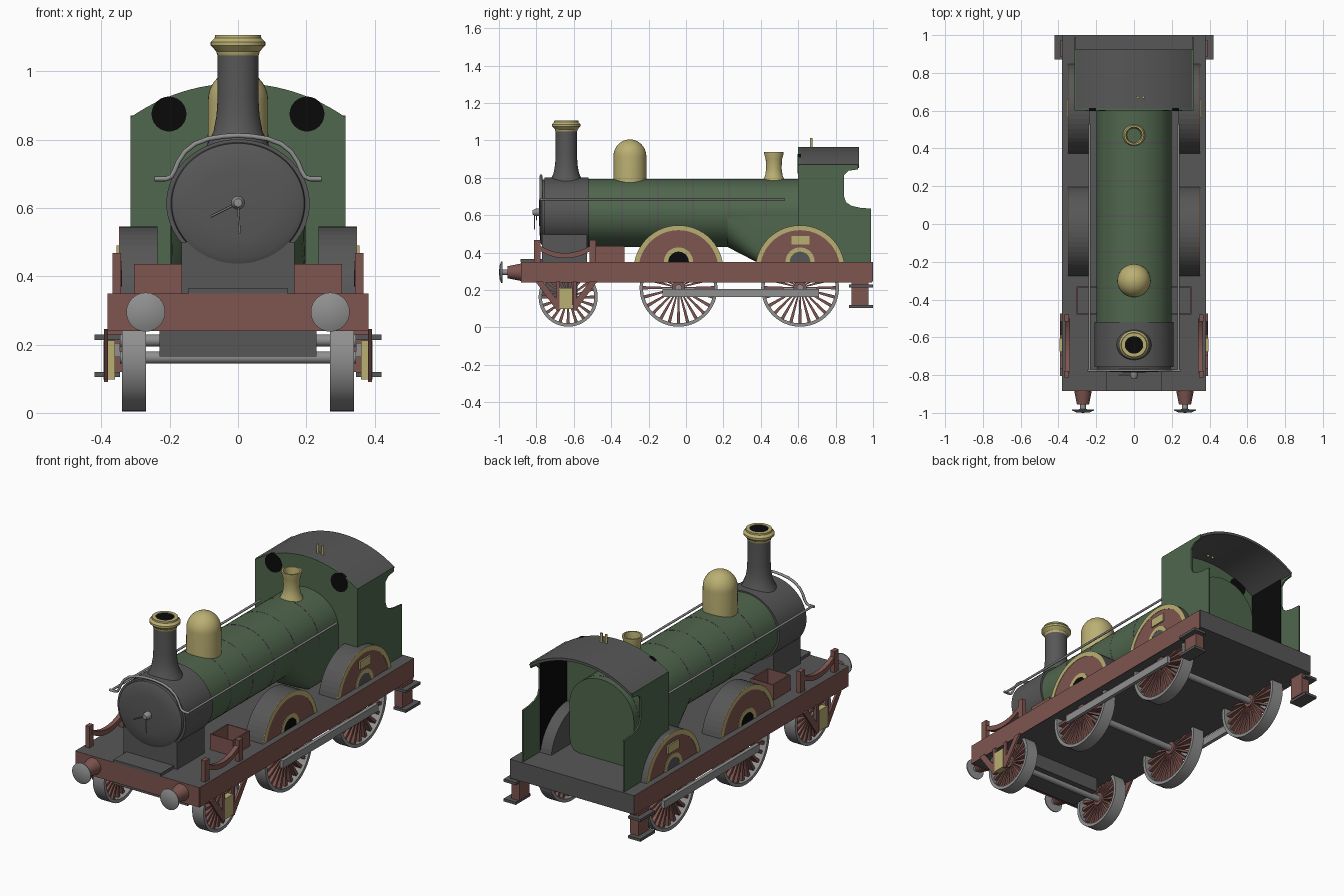
import bpy, bmesh
from math import sin, cos, pi, asin, radians, copysign

cube = bpy.data.objects.get("Cube")
if cube:
    bpy.data.objects.remove(cube)


def material(name, r, g, b):
    m = bpy.data.materials.new(name)
    m.use_nodes = True
    m.diffuse_color = (r, g, b, 1)
    node = next(n for n in m.node_tree.nodes if n.type == 'BSDF_PRINCIPLED')
    node.inputs["Base Color"].default_value = (r, g, b, 1)
    return m


GREEN = material("dark green paint", .08, .135, .075)
RED = material("dull red paint", .21, .092, .08)
GREY = material("charcoal metal", .095, .095, .095)
STEEL = material("light steel", .28, .28, .28)
BRASS = material("pale brass", .49, .43, .17)
BLACK = material("black", .003, .003, .003)
ORDER = {'x': lambda a, b, h: (h, a, b), 'y': lambda a, b, h: (a, h, b), 'z': lambda a, b, h: (a, b, h)}


def finish(bm, name, mat, mirror=False, smooth=False):
    bmesh.ops.remove_doubles(bm, verts=bm.verts, dist=1e-5)
    bmesh.ops.recalc_face_normals(bm, faces=bm.faces)
    mesh = bpy.data.meshes.new(name)
    bm.to_mesh(mesh)
    bm.free()
    mesh.materials.append(mat)
    obj = bpy.data.objects.new(name, mesh)
    bpy.context.collection.objects.link(obj)
    if smooth:
        bpy.ops.object.select_all(action='DESELECT')
        obj.select_set(True)
        bpy.context.view_layer.objects.active = obj
        bpy.ops.object.shade_smooth_by_angle(angle=radians(35))
    if mirror:
        obj.modifiers.new("mirror", 'MIRROR')


def add_rings(bm, rings, closed=False):
    rows = [[bm.verts.new(p) for p in ring] for ring in rings]
    pairs = list(zip(rows, rows[1:])) + ([(rows[-1], rows[0])] if closed else [])
    for a, b in pairs:
        for i in range(len(a)):
            j = (i + 1) % len(a)
            bm.faces.new((a[i], a[j], b[j], b[i]))
    return rows


def add_prism(bm, pts, h0, h1, axis='x'):
    rows = add_rings(bm, [[ORDER[axis](a, b, h) for a, b in pts] for h in (h0, h1)])
    for row in rows:
        bm.faces.new(row)


def prism(name, mat, pts, h0, h1, axis='x', mirror=False, smooth=False):
    bm = bmesh.new()
    add_prism(bm, pts, h0, h1, axis)
    finish(bm, name, mat, mirror, smooth)


def box(name, mat, x, y, z, mirror=False):
    pts = [(y[0], z[0]), (y[1], z[0]), (y[1], z[1]), (y[0], z[1])]
    prism(name, mat, pts, x[0], x[1], 'x', mirror)


def lathe(name, mat, profile, at, axis='z', sx=1, n=40, closed=False, mirror=False):
    """Turn (radius, height) points round an axis; at is the in-plane centre."""
    bm = bmesh.new()
    add_rings(bm, [[ORDER[axis](at[0] + sx * r * cos(2 * pi * i / n), at[1] + r * sin(2 * pi * i / n), h)
                    for i in range(n)] for r, h in profile], closed)
    bmesh.ops.dissolve_degenerate(bm, dist=1e-6, edges=bm.edges)
    finish(bm, name, mat, mirror, True)


def rod(name, mat, r, h0, h1, at, axis, **kw):
    lathe(name, mat, [(0, h0), (r, h0), (r, h1), (0, h1)], at, axis, **kw)


def arc(c, r, a0, a1, n=24):
    return [(c[0] + r * cos(a0 + (a1 - a0) * i / n), c[1] + r * sin(a0 + (a1 - a0) * i / n)) for i in range(n + 1)]


def tube(name, mat, pts, r):
    curve = bpy.data.curves.new(name, 'CURVE')
    curve.dimensions = '3D'
    curve.bevel_depth, curve.bevel_resolution, curve.use_fill_caps = r, 2, True
    line = curve.splines.new('POLY')
    line.points.add(len(pts) - 1)
    for p, co in zip(line.points, pts):
        p.co = (*co, 1)
    obj = bpy.data.objects.new(name, curve)
    bpy.context.collection.objects.link(obj)
    curve.materials.append(mat)
    bpy.ops.object.select_all(action='DESELECT')
    obj.select_set(True)
    bpy.context.view_layer.objects.active = obj
    bpy.ops.object.convert(target='MESH')


# Footplate and frames
box("footplate", GREY, (-.38, .38), (-.88, 1), (.245, .35))
box("side_frame", RED, (.38, .382), (-.88, .995), (.24, .35), True)
box("buffer_beam", RED, (-.38, .38), (-.883, -.88), (.24, .35))
box("front_step_plate", GREY, (-.145, .145), (-.885, -.76), (.35, .366))
box("front_underbox", GREY, (-.23, .23), (-.77, -.58), (.165, .25))
lathe("buffer_stock", RED, [(0, -.88), (.047, -.88), (.032, -.955), (0, -.955)], (.27, .295), 'y', mirror=True)
rod("buffer_shaft", STEEL, .015, -.99, -.95, (.27, .295), 'y', mirror=True)
lathe("buffer_head", STEEL, [(0, -1), (.035, -.997), (.057, -.988), (.057, -.982), (0, -.98)],
      (.27, .295), 'y', mirror=True)

# Boiler, firebox and smokebox
AXIS = (0, .612)
rod("boiler", GREEN, .182, -.53, .7, AXIS, 'y', sx=1.09, n=64)
for y in (-.34, -.15, .04, .23, .43):
    rod("boiler_band", GREY, .1826, y - .004, y + .004, AXIS, 'y', sx=1.09, n=64)


def firebox_section(y, power, depth, n=48):
    ring = []
    for i in range(n):
        c, s = cos(2 * pi * i / n), sin(2 * pi * i / n)
        k = power if s < 0 else 1
        ring.append((.198 * copysign(abs(c) ** k, c), y, AXIS[1] + (depth if s < 0 else .181) * copysign(abs(s) ** k, s)))
    return ring


bm = bmesh.new()
rows = add_rings(bm, [firebox_section(.22, 1, .181), firebox_section(.38, .25, .264),
                      firebox_section(.74, .25, .264)])
bm.faces.new(rows[-1])
finish(bm, "firebox", GREEN, smooth=True)
rod("smokebox", GREY, .188, -.757, -.52, (0, .613), 'y', sx=1.115, n=64)
lathe("smokebox_door", GREY, [(0, -.786), (.1, -.784), (.16, -.778), (.176, -.77), (.18, -.75)],
      (0, .613), 'y', sx=1.1, n=64)
box("smokebox_saddle", GREY, (-.165, .165), (-.77, -.53), (.345, .5))
lathe("door_boss", STEEL, [(0, -.822), (.012, -.82), (.02, -.805), (.02, -.78)], (0, .615), 'y', n=20)
for end in ((-.08, -.8, .575), (.005, -.81, .525)):
    tube("door_handle", STEEL, [(0, end[1], .615), end], .003)

# Boiler mountings
CHIMNEY, DOME, VALVE = (0, -.64), (0, -.3), (0, .47)
lathe("chimney", GREY, [(.095, .765), (.082, .795), (.068, .825), (.06, .87), (.057, .92), (.057, 1.05)], CHIMNEY, sx=1.05)
lathe("chimney_cap", BRASS, [(.055, 1.044), (.059, 1.05), (.06, 1.058), (.076, 1.075), (.076, 1.086),
                             (.065, 1.098), (.064, 1.106), (.046, 1.106), (.046, 1.09)], CHIMNEY, sx=1.05)
rod("chimney_bore", BLACK, .048, 1.085, 1.103, CHIMNEY, 'z')
lathe("steam_dome", BRASS, [(.089, .74), (.088, .915)] + [(.088 * cos(a * pi / 20), .915 + .09 * sin(a * pi / 20))
                                                         for a in range(1, 11)], DOME)
lathe("safety_valve", BRASS, [(.062, .775), (.058, .79), (.047, .81), (.041, .85), (.044, .9), (.052, .928),
                              (.052, .937), (.043, .937), (.036, .88), (.036, .775)], VALVE)

# Handrails
rail = [(.245, .685), (.21, .685), (.195, .692), (.185, .71), (.175, .735), (.155, .765), (.125, .788),
        (.085, .803), (.04, .81), (0, .812)]
rail += [(-x, z) for x, z in rail[-2::-1]]
tube("front_handrail", STEEL, [(x, -.775, z) for x, z in rail], .007)
for x in (-.235, .235):
    tube("side_handrail", STEEL, [(x, -.775, .685), (x, .53, .685)], .006)

# Cab
MID, R = (0, .419), .546
HALF = asin(.315 / R)
roof_arc = arc(MID, R, pi / 2 - HALF, pi / 2 + HALF)
prism("cab_front", GREEN, [(.315, .349)] + roof_arc + [(-.315, .349)], .6, .611, 'y')
prism("cab_roof", GREY, roof_arc + arc(MID, R - .014, pi / 2 + HALF, pi / 2 - HALF), .605, .925, 'y', smooth=True)
side = [(.605, .349), (.605, .87), (.92, .87), (.92, .845), (.87, .838), (.845, .815), (.845, .7),
        (.855, .67), (.885, .65), (.93, .64), (.99, .635), (.99, .349)]
prism("cab_side", GREEN, side, .306, .315, mirror=True)
box("cab_inner_panel", BLACK, (.302, .307), (.611, .843), (.349, .86), True)
rod("cab_window", BLACK, .051, .597, .614, (.202, .875), 'y', mirror=True)
for x in (.02, .05):
    rod("whistle", BRASS, .007, .94, 1.012, (x, .67), 'z', n=12)

# Driving wheel splashers
for y in (-.04, .61):
    c, a = (y, .306), asin(.043 / .24)
    arch = arc(c, .24, a, pi - a)
    prism("splasher", GREY, arch, .235, .345, mirror=True)
    prism("splasher_face", RED, arch, .345, .347, mirror=True)
    b = asin(.043 / .214)
    prism("splasher_beading", BRASS, arch + arc(c, .214, pi - b, b), .345, .349, mirror=True)
    hub = (y, .35)
    prism("hub_ring", BRASS, arc(hub, .078, 0, pi) + arc(hub, .055, pi, 0), .345, .35, mirror=True)
    prism("hub_opening", BLACK if y < 0 else GREY, arc(hub, .055, 0, pi), .345, .349, mirror=True)
box("splasher_plate", BRASS, (.346, .355), (.565, .66), (.443, .49), True)

# Wheels, axles and coupling rods
for name, y, r, count in (("leading", -.63, .158, 20), ("driving", -.04, .208, 24), ("trailing", .61, .208, 24)):
    z = r + .004
    lathe(name + "_tyre", STEEL, [(r, .27), (r, .34), (r - .018, .34), (r - .018, .27)], (y, z), 'x',
          n=48, closed=True, mirror=True)
    bm = bmesh.new()
    for i in range(count):
        t = 2 * pi * i / count
        pts = [(.02, -.003), (r - .01, -.009), (r - .01, .009), (.02, .003)]
        add_prism(bm, [(y + u * cos(t) - v * sin(t), z + u * sin(t) + v * cos(t)) for u, v in pts], .29, .325)
    finish(bm, name + "_spokes", RED, True)
    rod(name + "_hub", RED, .035, .28, .335, (y, z), 'x', mirror=True)
    rod(name + "_axle", STEEL, .018, -.345, .345, (y, z), 'x', n=20)
box("coupling_rod", STEEL, (.345, .365), (-.125, .71), (.163, .205), True)

# Leading axle guards, springs and open sand boxes
bm = bmesh.new()
for s in (-1, 1):
    add_prism(bm, [(-.64 + s * u, z) for u, z in ((.165, .245), (.125, .245), (.035, .13), (.035, .09), (.05, .09))],
              .38, .392)
    add_prism(bm, [(-.64 + s * u, z) for u, z in ((.055, .245), (.035, .245), (.035, .09), (.055, .09))], .38, .392)
finish(bm, "axle_guard", RED, True)
box("axle_box", BRASS, (.36, .394), (-.676, -.606), (.098, .212), True)
for y in (-.795, -.498):
    box("spring_post", RED, (.343, .368), (y - .018, y + .018), (.349, .468), True)
smile = arc((-.646, .62), .25, 1.5 * pi - .62, 1.5 * pi + .62, 12)
prism("leaf_spring", RED, smile + [(y, z + .028) for y, z in reversed(smile)], .34, .365, mirror=True)
for x in (.165, .297):
    box("sand_box_side", RED, (x, x + .008), (-.48, -.33), (.349, .436), True)
for y in (-.48, -.336):
    box("sand_box_end", RED, (.165, .305), (y, y + .006), (.349, .436), True)

# Rear steps
box("step_bracket", RED, (.34, .39), (.885, .975), (.12, .245), True)
for z in (.105, .214):
    box("step_tread", GREY, (.345, .42), (.872, 1), (z, z + .015), True)
